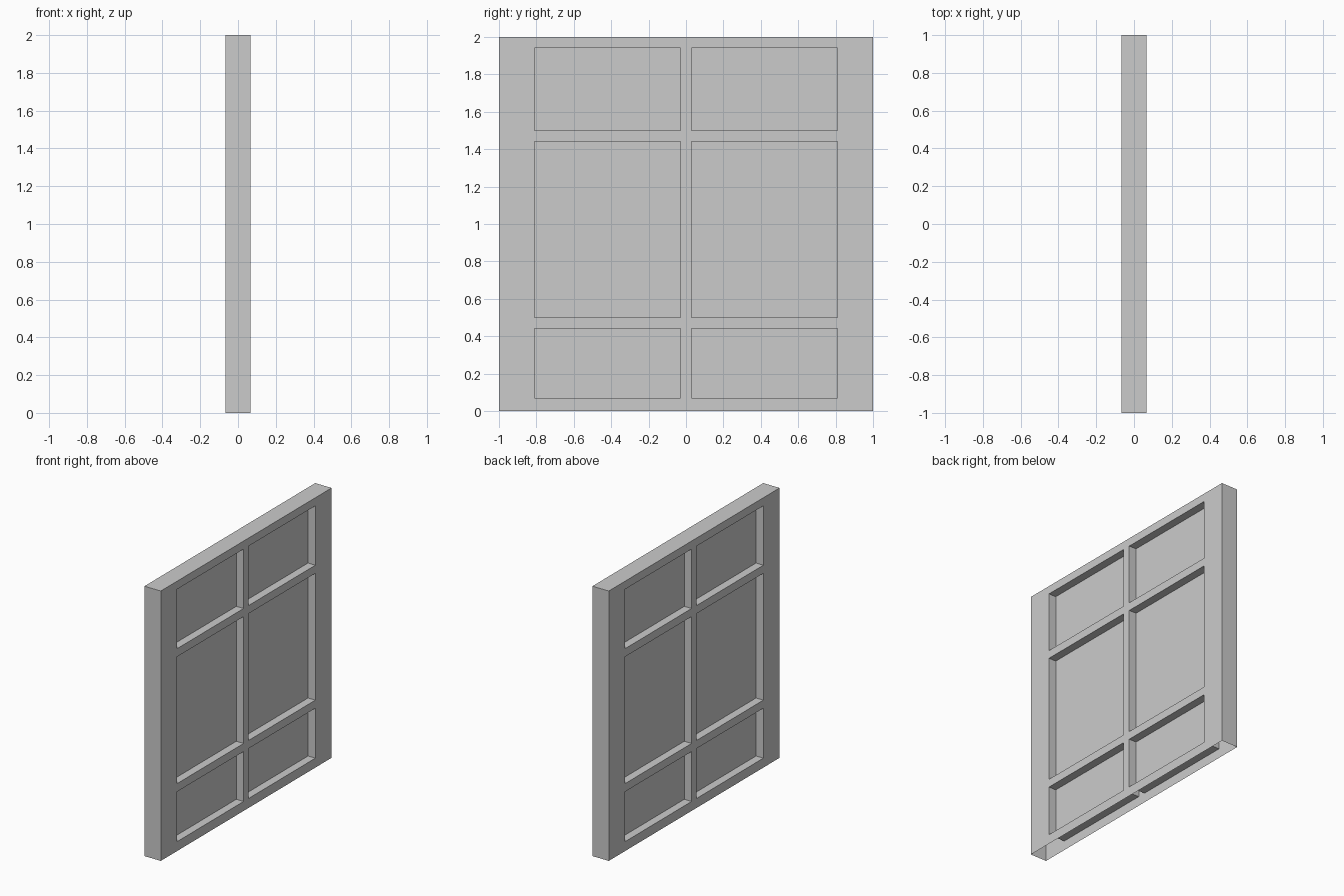
import bpy, bmesh
from mathutils import Vector

cube = bpy.data.objects.get("Cube")
if cube:
    bpy.data.objects.remove(cube, do_unlink=True)

HALF_T = 0.067     # half thickness of the frame
DEPTH = 0.06       # depth of each recessed panel
Y_LINES = [-1, -0.81, -0.03, 0.03, 0.81, 1]
Z_LINES = [0, 0.07, 0.44, 0.5, 1.44, 1.5, 1.94, 2]

grey = bpy.data.materials.new("plain grey")
grey.use_nodes = True
colour = (0.6, 0.6, 0.6, 1)
grey.diffuse_color = colour
grey.node_tree.nodes["Principled BSDF"].inputs["Base Color"].default_value = colour

bm = bmesh.new()


def quad(*points):
    return bm.faces.new([bm.verts.new(p) for p in points])


# Both broad sides: a grid of cells, with the odd ones sunk as panels
for side in (-1, 1):
    x = side * HALF_T
    panels = []
    for i, (y0, y1) in enumerate(zip(Y_LINES, Y_LINES[1:])):
        for j, (z0, z1) in enumerate(zip(Z_LINES, Z_LINES[1:])):
            face = quad((x, y0, z0), (x, y1, z0), (x, y1, z1), (x, y0, z1))
            if i % 2 and j % 2:
                panels.append(face)
    bmesh.ops.remove_doubles(bm, verts=bm.verts[:], dist=0.0001)
    for face in panels:
        sunk = bmesh.ops.extrude_discrete_faces(bm, faces=[face])["faces"][0]
        bmesh.ops.translate(bm, verts=sunk.verts[:], vec=Vector((-side * DEPTH, 0, 0)))

# Narrow ends and top; the underside stays open
for y in (-1, 1):
    quad((-HALF_T, y, 0), (HALF_T, y, 0), (HALF_T, y, 2), (-HALF_T, y, 2))
quad((-HALF_T, -1, 2), (HALF_T, -1, 2), (HALF_T, 1, 2), (-HALF_T, 1, 2))

# Merge the shell, clear the grid lines on flat areas, and face outward
bmesh.ops.remove_doubles(bm, verts=bm.verts[:], dist=0.0001)
bmesh.ops.recalc_face_normals(bm, faces=bm.faces[:])
for face in bm.faces:
    c, n = face.calc_center_median(), face.normal
    outward = Vector((c.x, 0, 0))
    if abs(n.x) > 0.9:
        wrong = n.dot(outward) < 0
    elif abs(c.y) > 0.99 or c.z > 1.99:
        wrong = n.dot(Vector((0, c.y, c.z - 1))) < 0
    else:
        # Recess walls face the middle of their own panel
        mid_y = 0.42 if c.y > 0 else -0.42
        mid_z = 0.25 if c.z < 0.47 else (0.97 if c.z < 1.47 else 1.72)
        wrong = n.dot(Vector((0, mid_y - c.y, mid_z - c.z))) < 0
    if wrong:
        face.normal_flip()

mesh = bpy.data.meshes.new("panelled_window_frame")
bm.to_mesh(mesh)
bm.free()
mesh.materials.append(grey)
frame = bpy.data.objects.new("panelled_window_frame", mesh)
bpy.context.collection.objects.link(frame)
